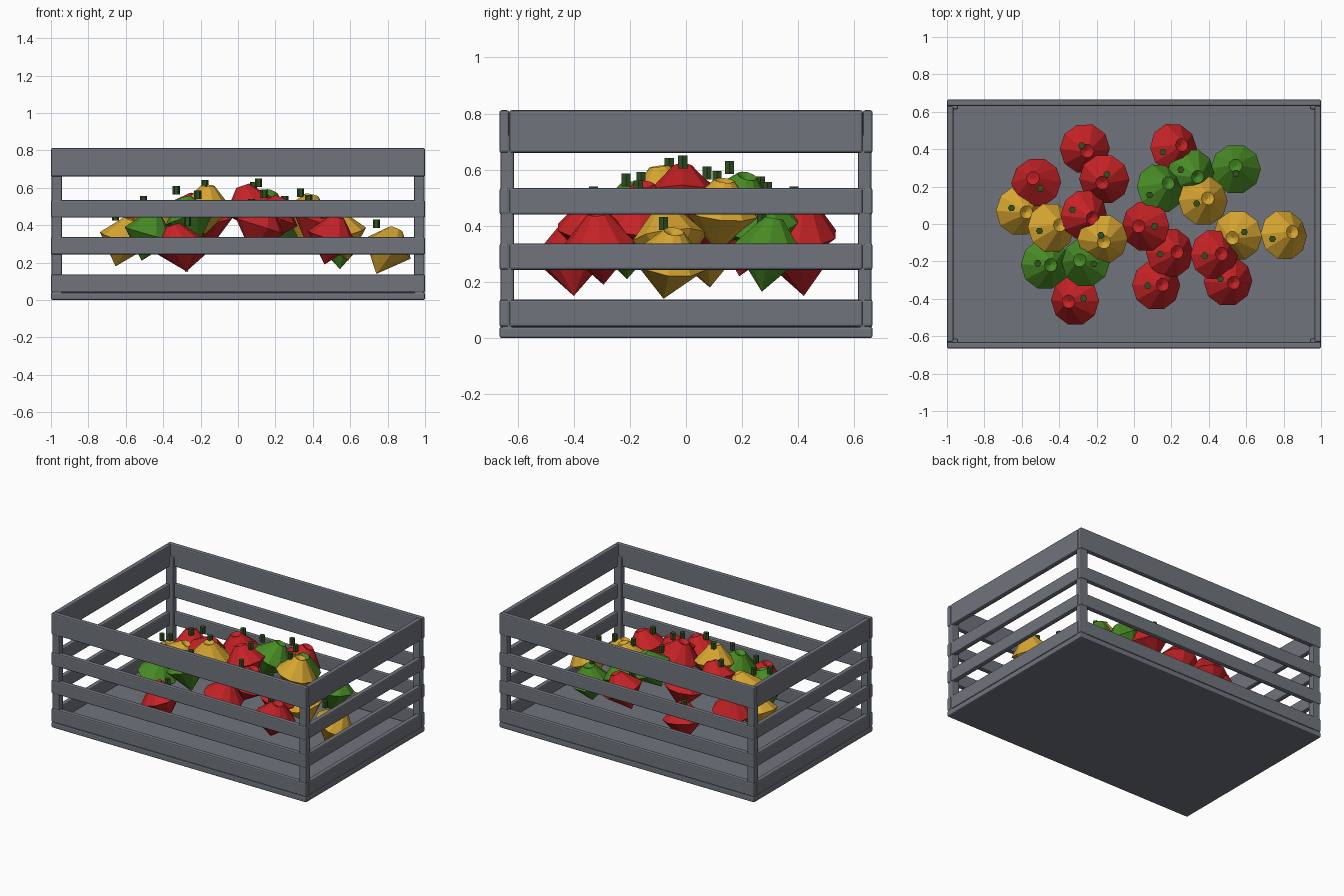
import bpy, bmesh, math
from mathutils import Vector

if "Cube" in bpy.data.objects:
    bpy.data.objects.remove(bpy.data.objects["Cube"])


def material(name, rgb):
    m = bpy.data.materials.new(name)
    m.diffuse_color = (*rgb, 1)
    m.use_nodes = True
    m.node_tree.nodes["Principled BSDF"].inputs["Base Color"].default_value = m.diffuse_color
    return m


GREY = material("crate grey", (0.16, 0.175, 0.20))
RED = material("pepper red", (0.56, 0.016, 0.019))
YELLOW = material("pepper yellow", (0.68, 0.38, 0.03))
GREEN = material("pepper green", (0.065, 0.26, 0.018))
STEM = material("stem dark green", (0.03, 0.08, 0.015))


def add_object(name, bm, mat):
    bmesh.ops.recalc_face_normals(bm, faces=bm.faces)
    me = bpy.data.meshes.new(name)
    bm.to_mesh(me)
    bm.free()
    me.materials.append(mat)
    ob = bpy.data.objects.new(name, me)
    bpy.context.collection.objects.link(ob)
    return ob


def box(name, lo, hi, bevel=0.008):
    bm = bmesh.new()
    bmesh.ops.create_cube(bm, size=1)
    for v in bm.verts:
        v.co = [(a + b) / 2 + c * (b - a) for a, b, c in zip(lo, hi, v.co)]
    ob = add_object(name, bm, GREY)
    mod = ob.modifiers.new("soft edges", "BEVEL")
    mod.width = bevel
    mod.segments = 2
    return ob


def lathe(name, profile, sides, mat):
    """Flat-faced turned shape; radius 0 becomes a single point."""
    bm = bmesh.new()
    rings = []
    for r, z in profile:
        n = sides if r > 0 else 1
        rings.append([bm.verts.new((r * math.cos(2 * math.pi * i / sides),
                                    r * math.sin(2 * math.pi * i / sides), z))
                      for i in range(n)])
    for a, b in zip(rings, rings[1:]):
        for i in range(sides):
            j = (i + 1) % sides
            quad = [a[i % len(a)], a[j % len(a)], b[j % len(b)], b[i % len(b)]]
            bm.faces.new(list(dict.fromkeys(quad)))
    return add_object(name, bm, mat)


# Crate: floor, slatted sides and corner posts
X, Y, T = 1.0, 0.665, 0.035
box("crate_floor", (-X, -Y, 0), (X, Y, 0.04))
SLATS = [(0.04, 0.137), (0.243, 0.337), (0.44, 0.535), (0.66, 0.812)]
for k, (z0, z1) in enumerate(SLATS):
    for side, s in (("front", -1), ("back", 1)):
        y0, y1 = sorted((s * Y, s * (Y - T)))
        box(f"{side}_slat_{k}", (-X, y0, z0), (X, y1, z1))
    for side, s in (("left", -1), ("right", 1)):
        x0, x1 = sorted((s * X, s * (X - T)))
        box(f"{side}_slat_{k}", (x0, -Y + T, z0), (x1, Y - T, z1))
for sx in (-1, 1):
    for sy in (-1, 1):
        x0, x1 = sorted((sx * 0.94, sx * 0.996))
        y0, y1 = sorted((sy * 0.613, sy * 0.661))
        box("corner_post", (x0, y0, 0.03), (x1, y1, 0.73))

# Peppers: colour, tip x, tip y, tip z, lean of the crown in x and y
R, Y_, G = RED, YELLOW, GREEN
PEPPERS = [
    (R, -.28, .42, .15, .03, -.03), (R, -.145, .265, .285, -.025, -.045),
    (R, -.50, .19, .22, -.04, .055), (Y_, -.655, .085, .18, .08, -.022),
    (Y_, -.505, -.037, .265, .107, .03), (R, -.33, .075, .32, .107, -.043),
    (Y_, -.177, -.06, .35, .016, -.037), (G, -.515, -.21, .21, .07, -.01),
    (G, -.215, -.214, .295, -.075, .02), (R, -.27, -.40, .15, -.08, -.015),
    (R, .155, .385, .25, .10, .037), (G, .25, .29, .265, .09, -.037),
    (G, .545, .27, .165, -.002, .042), (G, .083, .155, .34, .10, .063),
    (Y_, .335, .11, .305, .06, .027), (R, .11, -.012, .36, -.085, 0),
    (R, .14, -.16, .30, .09, .01), (R, .073, -.33, .25, .08, .005),
    (R, .378, -.17, .27, .09, .01), (R, .463, -.294, .19, .07, -.02),
    (Y_, .59, -.043, .21, -.064, -.032), (Y_, .74, -.08, .14, .107, .037),
]
HEIGHT = 0.265
BODY = [(0, 0), (0.135, 0.15), (0.036, HEIGHT), (0, HEIGHT - 0.018)]
STALK = [(0, 0), (0.019, 0), (0.019, 0.046), (0, 0.046)]
for k, (mat, x, y, z, dx, dy) in enumerate(PEPPERS):
    # body leans about its tip, the stem stays upright over the tip
    body = lathe(f"pepper_{k}", BODY, 10, mat)
    up = Vector((dx, dy, math.sqrt(HEIGHT ** 2 - dx * dx - dy * dy)))
    body.rotation_mode = "QUATERNION"
    body.rotation_quaternion = Vector((0, 0, 1)).rotation_difference(up)
    body.location = (x, y, z)
    stem = lathe(f"pepper_stem_{k}", STALK, 6, STEM)
    stem.location = (x, y, z + 0.245)
